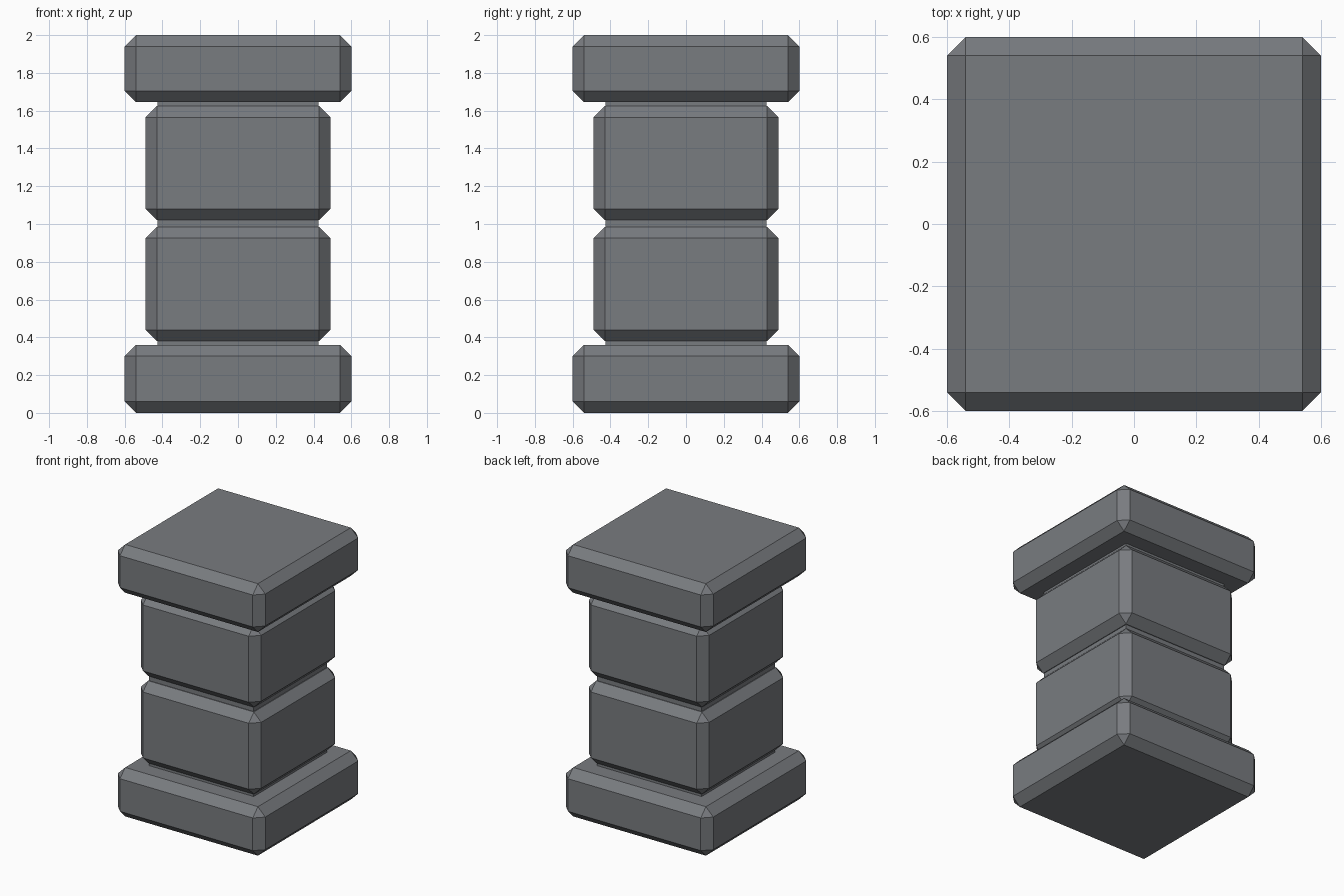
import bpy
import bmesh
from mathutils import Matrix, Vector

default_cube = bpy.data.objects.get("Cube")
if default_cube:
    bpy.data.objects.remove(default_cube, do_unlink=True)

# Stone colour
STONE = (0.19, 0.20, 0.215, 1.0)
stone = bpy.data.materials.new("grey_stone")
stone.use_nodes = True
stone.diffuse_color = STONE
stone.node_tree.nodes["Principled BSDF"].inputs["Base Color"].default_value = STONE

CHAMFER = 0.06


def block(name, half_width, bottom, top, chamfer=CHAMFER):
    """Square block with flat chamfered edges."""
    mesh = bpy.data.meshes.new(name)
    bm = bmesh.new()
    bmesh.ops.create_cube(bm, size=1)
    size = Vector((2 * half_width, 2 * half_width, top - bottom))
    centre = Vector((0, 0, (top + bottom) / 2))
    bmesh.ops.transform(bm, verts=bm.verts,
                        matrix=Matrix.Translation(centre) @ Matrix.Diagonal(size.to_4d()))
    if chamfer:
        bmesh.ops.bevel(bm, geom=bm.edges[:], offset=chamfer, segments=1,
                        affect='EDGES', clamp_overlap=True)
    bm.to_mesh(mesh)
    bm.free()
    mesh.materials.append(stone)
    obj = bpy.data.objects.new(name, mesh)
    bpy.context.collection.objects.link(obj)
    return obj


# Base and cap slabs
block("base_slab", 0.6, 0, 0.36)
block("cap_slab", 0.6, 1.645, 2)

# Two stacked shaft blocks
block("lower_shaft_block", 0.49, 0.38, 0.985)
block("upper_shaft_block", 0.49, 1.02, 1.625)

# Recessed core showing in the joints
block("inner_core", 0.425, 0.3, 1.7, chamfer=0)
